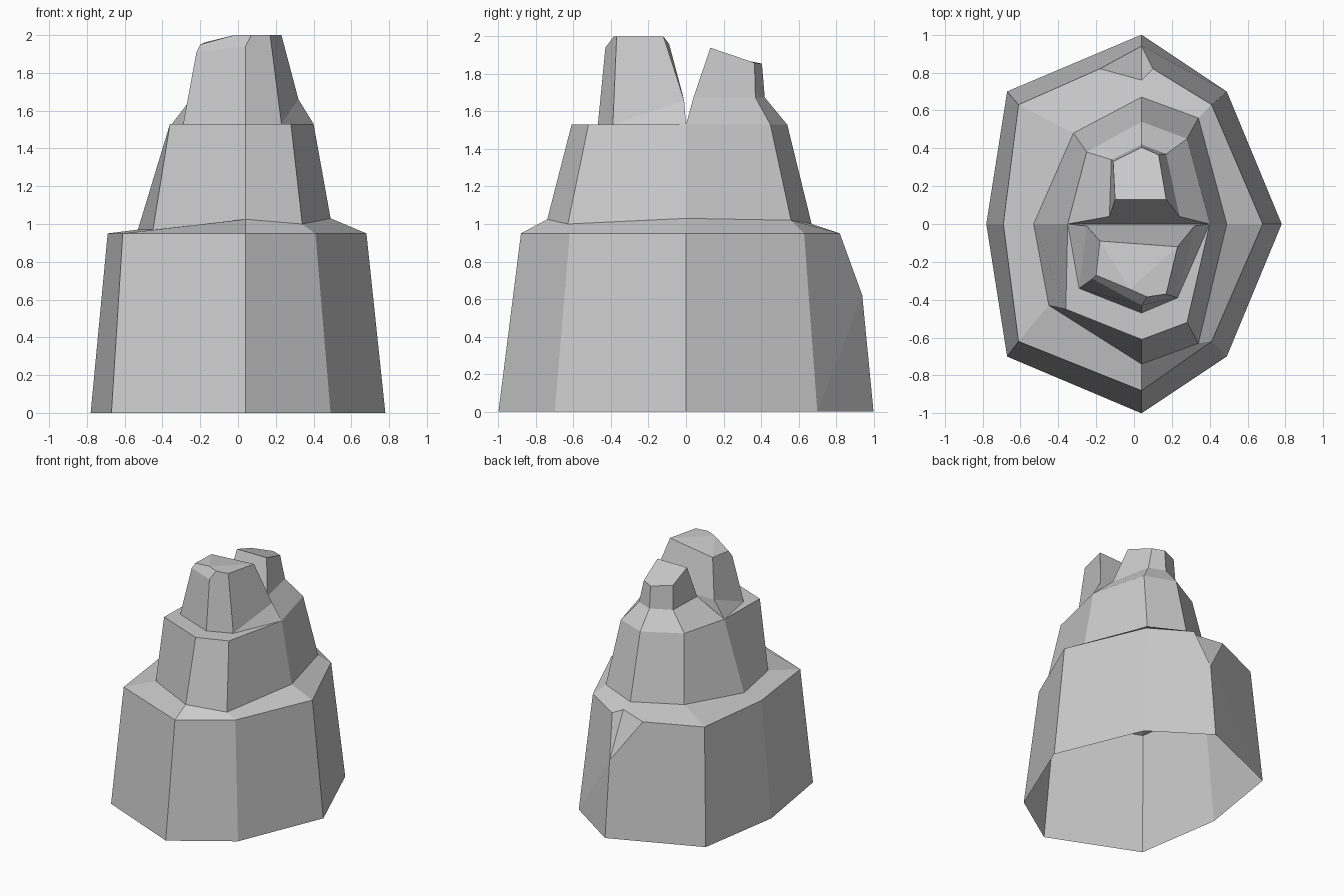
import bpy
import bmesh

cube = bpy.data.objects.get("Cube")
if cube:
    bpy.data.objects.remove(cube, do_unlink=True)

stone = bpy.data.materials.new("grey_stone")
stone.use_nodes = True
stone.diffuse_color = (0.6, 0.6, 0.6, 1)
stone.node_tree.nodes["Principled BSDF"].inputs["Base Color"].default_value = stone.diffuse_color


def level(z, points):
    """Lift flat outline points to one height."""
    return [(x, y, z) for x, y in points]


def bridge(low, high, closed=False):
    """Quads between two matching outlines."""
    count = len(low) if closed else len(low) - 1
    quads = []
    for i in range(count):
        j = (i + 1) % len(low)
        quads.append([low[i], low[j], high[j], high[i]])
    return quads


def build(name, faces):
    """Flat-shaded object from faces given as corner points."""
    bm = bmesh.new()
    for face in faces:
        corners = [p for i, p in enumerate(face) if p not in face[:i]]
        if len(corners) > 2:
            bm.faces.new([bm.verts.new(p) for p in corners])
    bmesh.ops.remove_doubles(bm, verts=bm.verts, dist=0.001)
    bmesh.ops.recalc_face_normals(bm, faces=bm.faces)
    mesh = bpy.data.meshes.new(name)
    bm.to_mesh(mesh)
    bm.free()
    mesh.materials.append(stone)
    bpy.context.collection.objects.link(bpy.data.objects.new(name, mesh))


# Outlines run anticlockwise, from the back left corner round the front to the back right
ground = level(0, [(-.67, .7), (-.78, 0), (-.67, -.7), (.04, -1), (.49, -.7), (.78, 0), (.49, .7)])
rim = level(.95, [(-.61, .63), (-.69, 0), (-.61, -.62), (.04, -.88), (.41, -.62), (.68, 0), (.41, .63)])
foot = [(-.32, .48, 1), (-.53, 0, .97), (-.45, -.43, .97), (.04, -.74, 1.025),
        (.34, -.63, 1), (.49, 0, 1.03), (.34, .56, 1.02)]
shelf = level(1.53, [(-.25, .38), (-.35, 0), (-.36, -.45), (.04, -.61), (.28, -.52), (.4, 0), (.28, .45)])

# Lower block: open underneath, with a sloping ledge and a chipped back corner
back_ground, back_foot = (.04, 1, 0), (.04, .67, 1)
chip_tip, chip_inner = (.04, .94, .62), (.04, .76, .97)
chip_a, chip_b = level(.95, [(-.18, .82), (.1, .82)])
faces = bridge(ground, rim) + bridge(rim, foot)
for end, chip in ((0, chip_a), (-1, chip_b)):
    faces += [
        [ground[end], back_ground, chip_tip],
        [ground[end], chip_tip, chip, rim[end]],
        [chip_tip, chip_inner, chip],
        [rim[end], chip, chip_inner, back_foot, foot[end]],
    ]
build("lower_rock", faces)

# Middle block, with a flat shelf round the front peak
back_shelf = (.04, .54, 1.53)
peak_foot = [shelf[1]] + level(1.53, [(-.29, -.34), (.04, -.47), (.23, -.39)]) + [shelf[5]]
build("middle_rock",
      bridge(foot + [back_foot], shelf + [back_shelf], closed=True) + bridge(shelf[1:6], peak_foot))

# Front peak: bevelled front lip, rear wall leaning forward above the cleft
left_foot, left_front, mid_front, right_front, right_foot = peak_foot
left_knee, right_knee = (-.25, -.01, 1.66), (.32, -.01, 1.66)
lip_left, lip_mid, lip_right = (-.22, -.29, 1.91), (.04, -.43, 1.94), (.17, -.37, 2)
top_left, top_right = (-.18, -.09, 1.96), (.23, -.12, 2)
bevel_left, bevel_mid = (-.02, -.345, 2), (.07, -.385, 2)
bevel_end = (-.2, -.27, 1.95)
build("front_peak", [
    [left_front, mid_front, lip_mid, lip_left],
    [mid_front, right_front, lip_right, bevel_mid, lip_mid],
    [left_foot, left_front, left_knee],
    [left_front, lip_left, bevel_end, top_left, left_knee],
    [right_front, right_foot, right_knee],
    [right_front, right_knee, top_right, lip_right],
    [lip_left, lip_mid, bevel_mid, bevel_left, bevel_end],
    [bevel_end, bevel_left, top_left],
    [bevel_left, top_right, top_left],
    [bevel_left, bevel_mid, lip_right, top_right],
    [left_foot, left_knee, right_knee, right_foot],
    [left_knee, top_left, top_right, right_knee],
])

# Back peak: sloping shoulders under a small tilted cap
base = [shelf[5], shelf[6], back_shelf, shelf[0], shelf[1]]
shoulder = level(1.675, [(.24, .04), (.17, .37), (.04, .42), (-.12, .34), (-.13, .04)])
cap = [(.17, .13, 1.94), (.13, .365, 1.86), (.04, .405, 1.855), (-.11, .33, 1.87), (-.1, .13, 1.94)]
build("back_peak", bridge(base, shoulder, closed=True) + bridge(shoulder, cap, closed=True) + [cap])
